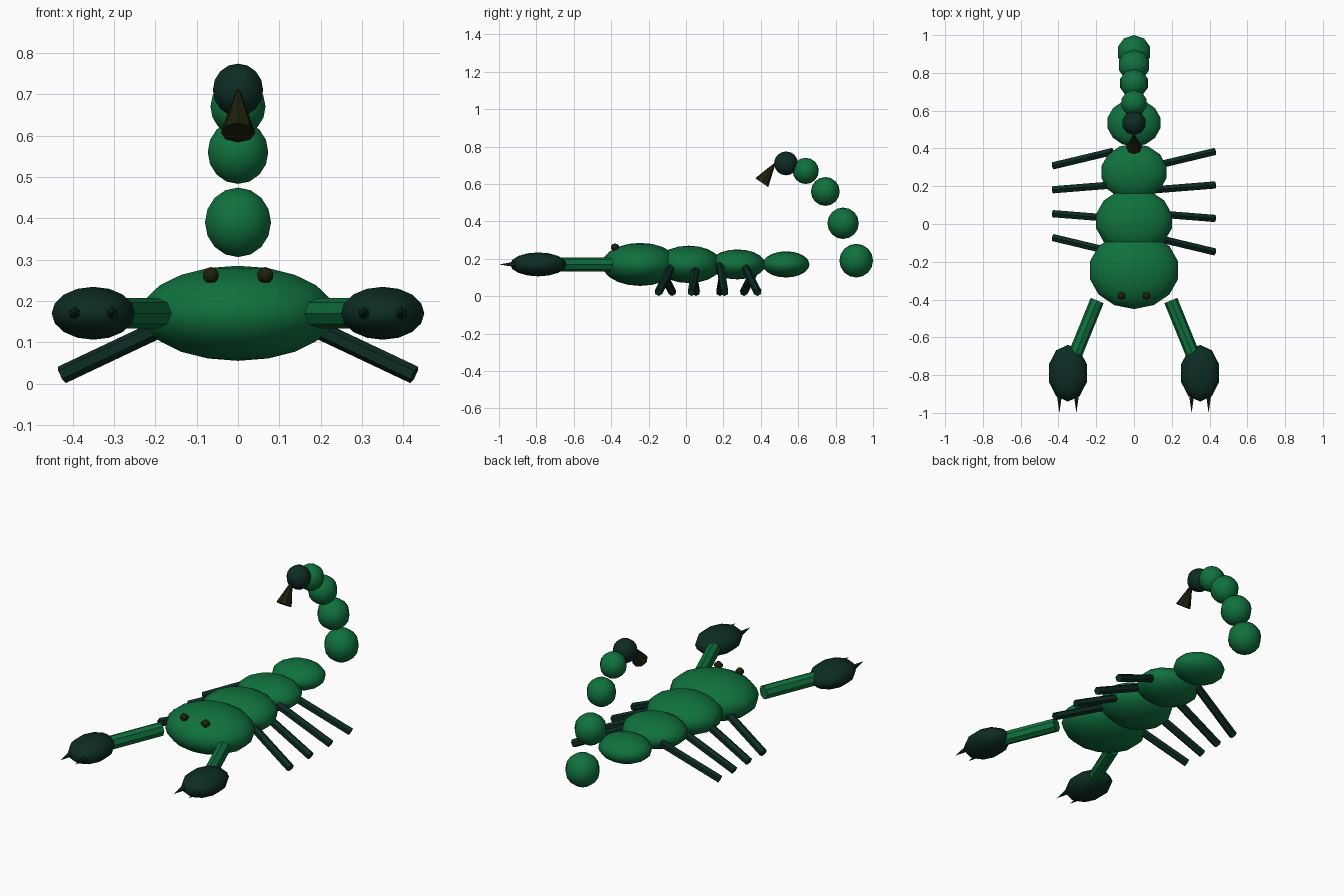
import bpy
from mathutils import Vector

cube = bpy.data.objects.get("Cube")
if cube:
    bpy.data.objects.remove(cube, do_unlink=True)


def material(name, rgb):
    m = bpy.data.materials.new(name)
    m.use_nodes = True
    m.diffuse_color = (*rgb, 1)
    m.node_tree.nodes["Principled BSDF"].inputs["Base Color"].default_value = (*rgb, 1)
    return m


GREEN = material("shell green", (0.005, 0.165, 0.048))
DARK = material("dark teal", (0.004, 0.025, 0.018))
OLIVE = material("dark olive", (0.012, 0.015, 0.004))


def finish(name, mat):
    ob = bpy.context.object
    ob.name = name
    ob.data.materials.append(mat)
    return ob


def ball(name, mat, center, radii, segments=10, rings=8):
    bpy.ops.mesh.primitive_uv_sphere_add(segments=segments, ring_count=rings, location=center)
    bpy.context.object.scale = radii
    bpy.ops.object.transform_apply(location=False, rotation=False)
    bpy.ops.object.shade_smooth()
    return finish(name, mat)


def rod(name, mat, start, end, r1, r2, sides):
    """Straight cylinder or cone from start to end."""
    a, b = Vector(start), Vector(end)
    bpy.ops.mesh.primitive_cone_add(vertices=sides, radius1=r1, radius2=r2,
                                    depth=(b - a).length, location=(a + b) / 2)
    bpy.context.object.rotation_euler = (b - a).to_track_quat("Z", "Y").to_euler()
    bpy.ops.object.shade_smooth_by_angle()
    return finish(name, mat)


MID = 0.17

# Body segments, head to rear
body = [("head", -0.245, (0.24, 0.205, 0.115)),
        ("thorax", 0.015, (0.205, 0.175, 0.1)),
        ("abdomen", 0.275, (0.176, 0.15, 0.08)),
        ("rear_body", 0.535, (0.143, 0.125, 0.07))]
for name, y, radii in body:
    ball(name, GREEN, (0, y, MID), radii, 14, 10)

# Tail beads curling up and forward
tail = [(0.91, 0.19, 0.09), (0.84, 0.39, 0.084), (0.745, 0.56, 0.077), (0.64, 0.67, 0.07)]
for i, (y, z, r) in enumerate(tail):
    ball(f"tail_bead_{i + 1}", GREEN, (0, y, z), (r, r, r))
ball("tail_tip", DARK, (0, 0.535, 0.71), (0.064, 0.064, 0.064))
rod("stinger", OLIVE, (0, 0.405, 0.607), (0, 0.482, 0.72), 0.042, 0, 8)

for side, s in (("left", 1), ("right", -1)):
    # Eyes
    ball(f"{side}_eye", OLIVE, (s * 0.066, -0.38, 0.262), (0.023, 0.023, 0.02), 6, 5)

    # Arm, claw and its two points
    rod(f"{side}_arm", GREEN, (s * 0.195, -0.405, MID), (s * 0.315, -0.7, MID), 0.037, 0.037, 8)
    ball(f"{side}_claw", DARK, (s * 0.35, -0.79, MID), (0.106, 0.15, 0.064))
    for end, dx in (("inner", -0.045), ("outer", 0.045)):
        x = s * (0.35 + dx)
        rod(f"{side}_{end}_claw_point", DARK, (x, -0.89, MID), (x, -1, MID), 0.018, 0, 6)

    # Legs, all pairs swung the same way about the vertical
    for i, slope in enumerate((-0.24, -0.08, 0.08, 0.24)):
        y = -0.11 + 0.152 * i
        swing = s * slope * 0.155
        rod(f"{side}_leg_{i + 1}", DARK, (s * 0.115, y - swing, 0.168),
            (s * 0.426, y + swing, 0.021), 0.022, 0.022, 6)
